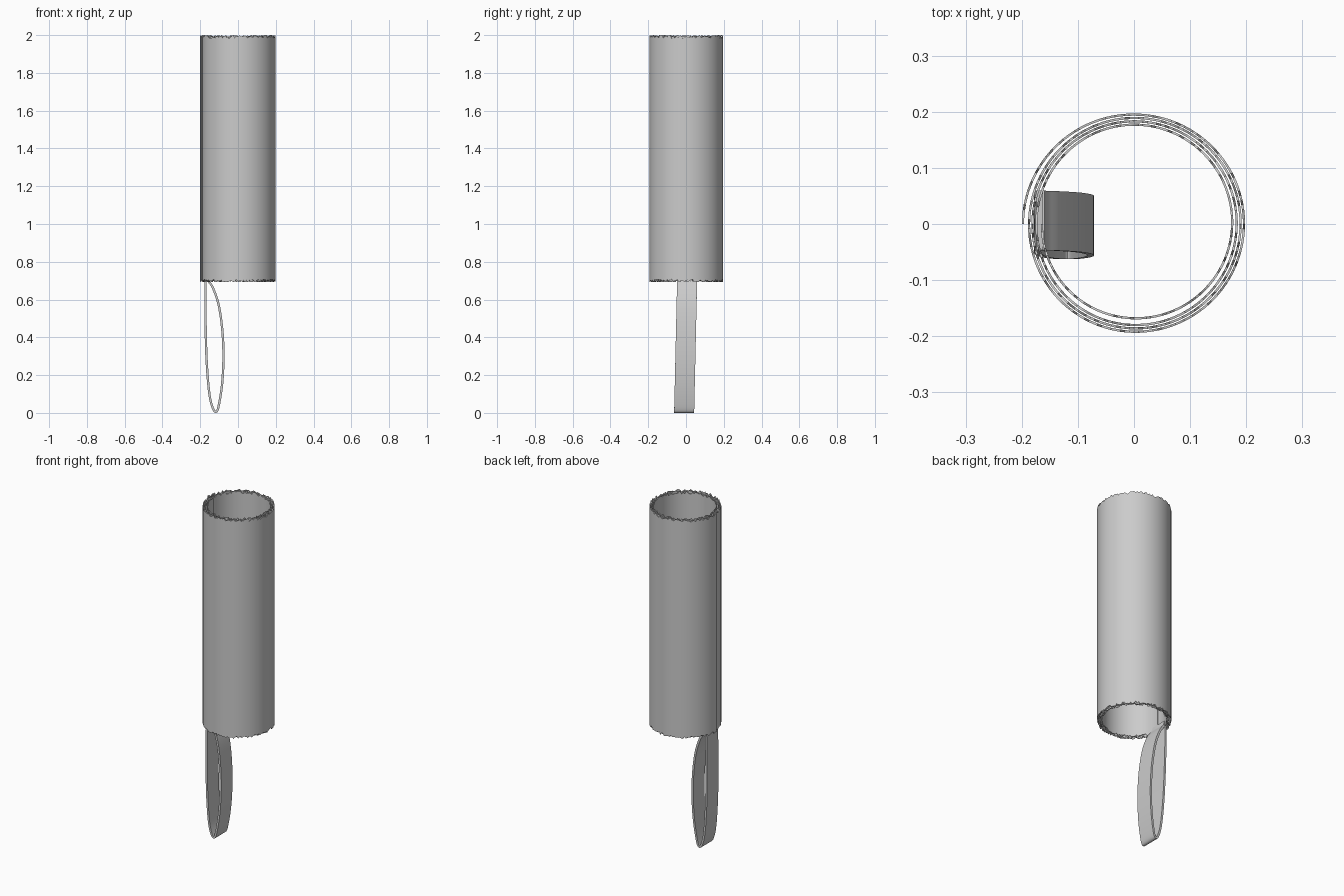
import bpy, bmesh, math, random
from mathutils import Vector

if "Cube" in bpy.data.objects:
    bpy.data.objects.remove(bpy.data.objects["Cube"])

random.seed(4)


def smooth_path(pts, steps):
    """Catmull-Rom interpolation through the given vectors."""
    p = [pts[0] * 2 - pts[1]] + pts + [pts[-1] * 2 - pts[-2]]
    out = []
    for i in range(1, len(p) - 2):
        a, b, c, d = p[i - 1:i + 3]
        for s in range(steps):
            t = s / steps
            out.append(0.5 * (2 * b + (c - a) * t + (2 * a - 5 * b + 4 * c - d) * t ** 2
                              + (3 * b - a - 3 * c + d) * t ** 3))
    return out + [pts[-1]]


def strip(name, rows, thickness):
    """Sheet lofted through rows of points, thickened about its middle."""
    bm = bmesh.new()
    grid = [[bm.verts.new(v) for v in row] for row in rows]
    for r0, r1 in zip(grid, grid[1:]):
        for k in range(len(r0) - 1):
            bm.faces.new((r0[k], r1[k], r1[k + 1], r0[k + 1]))
    mesh = bpy.data.meshes.new(name)
    bm.to_mesh(mesh)
    bm.free()
    ob = bpy.data.objects.new(name, mesh)
    bpy.context.collection.objects.link(ob)
    mod = ob.modifiers.new("thickness", 'SOLIDIFY')
    mod.thickness = thickness
    mod.offset = 0
    bpy.context.view_layer.objects.active = ob
    ob.select_set(True)
    bpy.ops.object.modifier_apply(modifier=mod.name)
    bpy.ops.object.shade_smooth_by_angle(angle=math.radians(40))
    ob.select_set(False)
    return ob


# Rolled sheet: four-turn spiral, radius given at each quarter turn, frayed rims
radii = [.198, .195, .196, .192, .187, .189, .190, .186, .181,
         .183, .183, .180, .174, .177, .175, .168, .164]
spiral = smooth_path([Vector((i, r)) for i, r in enumerate(radii)], 36)
rows = []
for q, r in spiral:
    a = math.pi - q * math.pi / 2
    x, y = r * math.cos(a), r * math.sin(a)
    low, high = 0.692 + random.random() * 0.016, 2.0 - random.random() * 0.018
    rows.append([(x, y, z) for z in (low, 0.715, 1.975, high)])
strip("rolled_sheet", rows, 0.004)

# Hanging loop strap: teardrop profile swept across its width
profile = [(-.168, .735), (-.172, .68), (-.172, .5), (-.166, .28), (-.152, .11),
           (-.134, .033), (-.116, .013), (-.102, .045), (-.084, .16), (-.077, .30),
           (-.083, .44), (-.102, .57), (-.132, .66), (-.160, .705), (-.165, .73)]
rows = []
for x, z in smooth_path([Vector(p) for p in profile], 6):
    mid = -0.010 + 0.016 * z / 0.7
    rows.append([(x, mid + w, z) for w in (-.053, 0, .053)])
strip("hanging_strap", rows, 0.012)

# Settle the model exactly on the ground
obs = list(bpy.context.collection.objects)
base = min(v.co.z for o in obs for v in o.data.vertices)
for v in bpy.data.objects["hanging_strap"].data.vertices:
    if v.co.z < 0.6:
        v.co.z -= base * (0.6 - v.co.z) / 0.6
